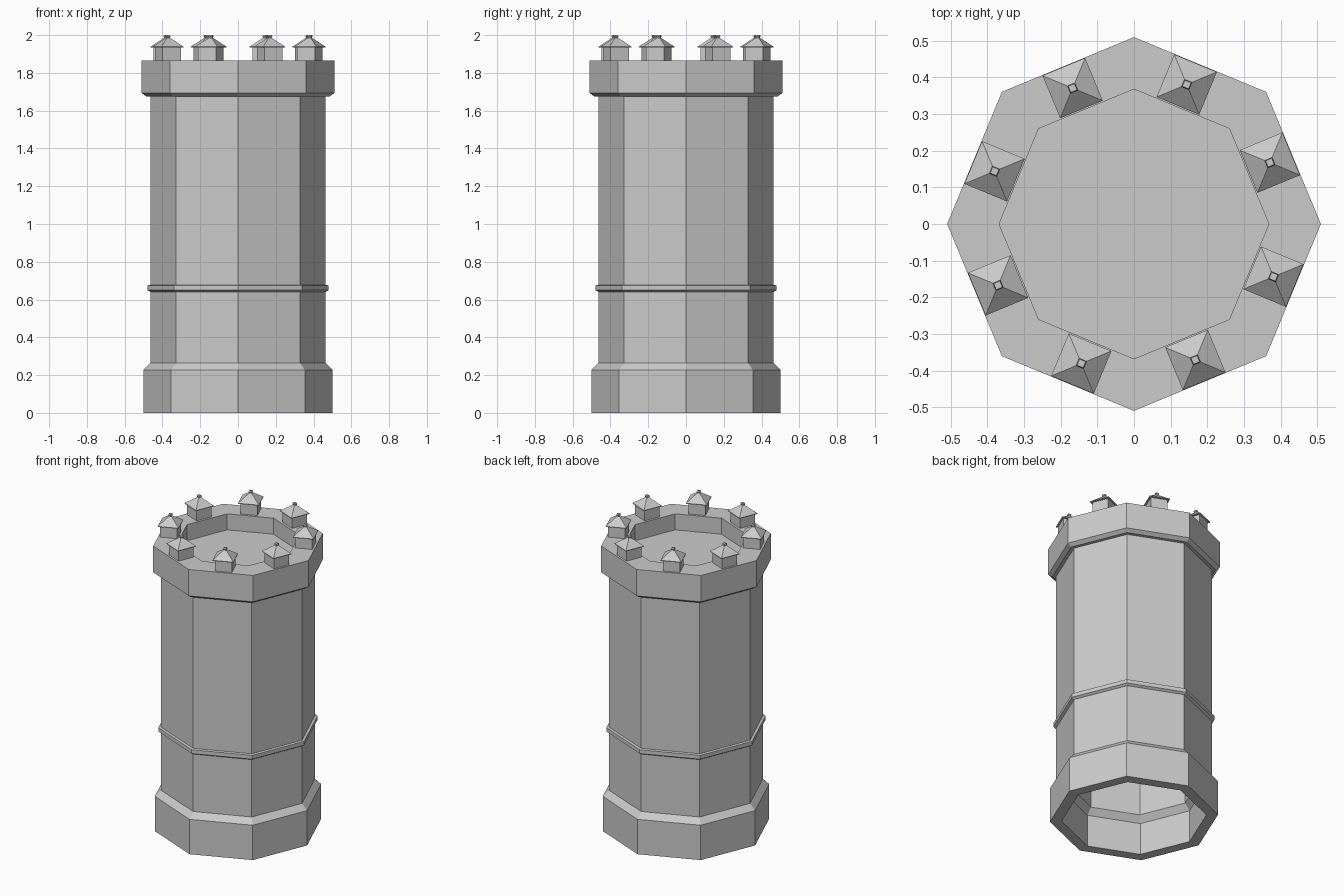
import bpy, bmesh
from math import radians, cos, sin, pi

if "Cube" in bpy.data.objects:
    bpy.data.objects.remove(bpy.data.objects["Cube"])


def loft(name, profile, sides, phase=0.0, loc=(0, 0, 0)):
    """Stack regular polygon rings from (radius, z) pairs and cap both ends."""
    bm = bmesh.new()
    rings = []
    for r, z in profile:
        rings.append([bm.verts.new((r * cos(phase + 2 * pi * i / sides),
                                    r * sin(phase + 2 * pi * i / sides), z))
                      for i in range(sides)])
    for low, high in zip(rings, rings[1:]):
        for i in range(sides):
            j = (i + 1) % sides
            bm.faces.new((low[i], low[j], high[j], high[i]))
    bm.faces.new(rings[0][::-1])
    bm.faces.new(rings[-1])
    bmesh.ops.recalc_face_normals(bm, faces=bm.faces)
    mesh = bpy.data.meshes.new(name)
    bm.to_mesh(mesh)
    bm.free()
    obj = bpy.data.objects.new(name, mesh)
    obj.location = loc
    bpy.context.collection.objects.link(obj)
    return obj


# Hollow octagonal tower: inside ceiling, base rim, outer wall, parapet, sunken deck
loft("tower", [
    (0.395, 1.70), (0.395, 0.25), (0.43, 0.21), (0.43, 0),   # hollow underside
    (0.50, 0), (0.50, 0.228), (0.463, 0.265),                # plinth
    (0.463, 0.64), (0.479, 0.65), (0.479, 0.675), (0.463, 0.678),  # string course
    (0.463, 1.675), (0.485, 1.675), (0.51, 1.693), (0.51, 1.865),  # parapet
    (0.368, 1.865), (0.368, 1.76),                           # deck
], 8)

# Eight roofed turrets, one per parapet side, slightly off the side's middle
HALF_DIAGONAL = 2 ** 0.5
for k in range(8):
    facing = radians(22.5 + 45 * k)
    spot = facing + radians(1.8)
    loc = (0.407 * cos(spot), 0.407 * sin(spot), 0)
    phase = facing + pi / 4
    d = HALF_DIAGONAL
    loft(f"turret_body_{k + 1}", [(0.052 * d, 1.86), (0.052 * d, 1.94)], 4, phase, loc)
    loft(f"turret_roof_{k + 1}", [
        (0.063 * d, 1.935), (0.063 * d, 1.939), (0.008 * d, 1.986),
        (0.011 * d, 1.992), (0.009 * d, 2.0),
    ], 4, phase, loc)
